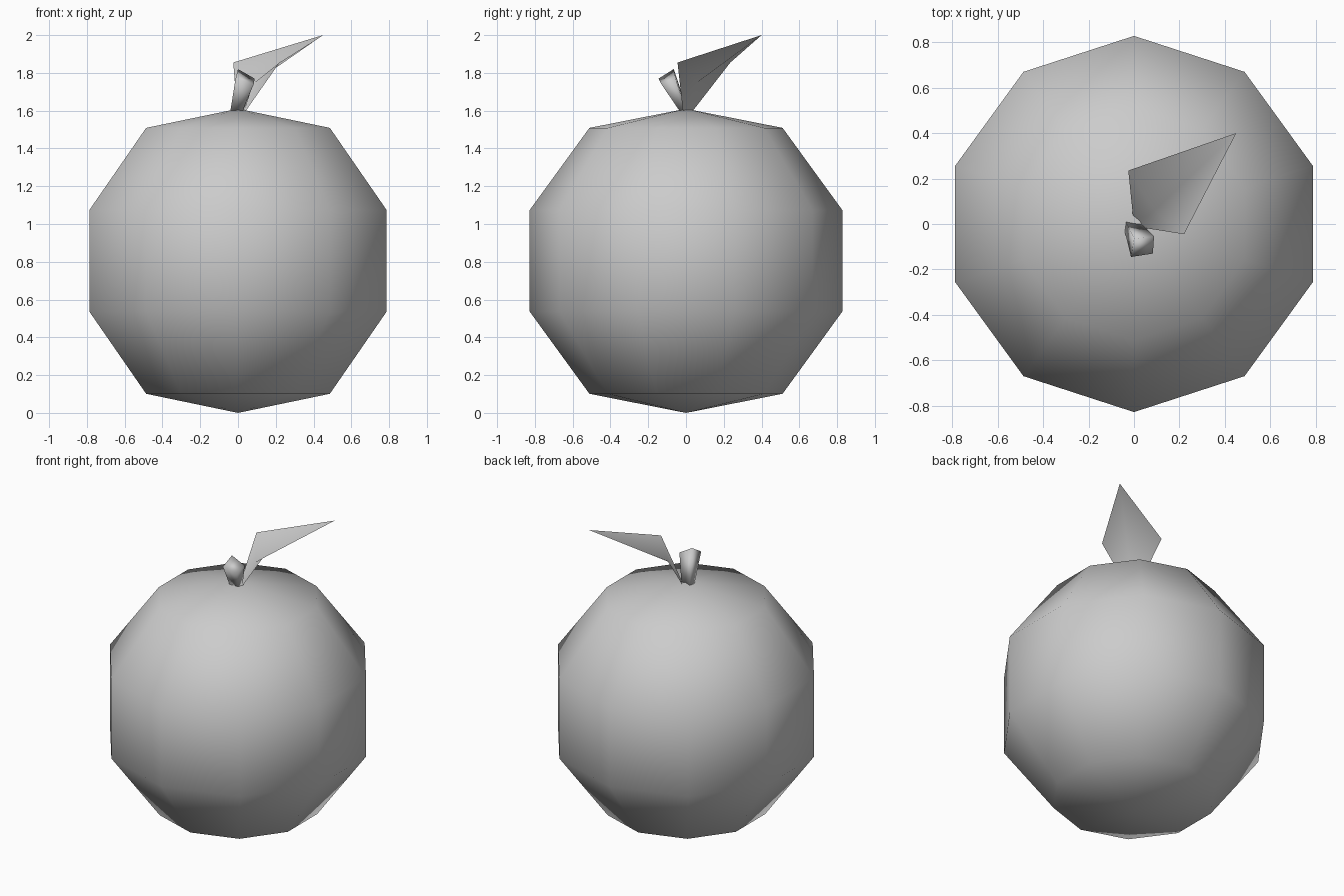
import bpy
import math

cube = bpy.data.objects.get("Cube")
if cube:
    bpy.data.objects.remove(cube, do_unlink=True)

grey = bpy.data.materials.new("plain_grey")
grey.use_nodes = True
grey.diffuse_color = (0.6, 0.6, 0.6, 1)
grey.node_tree.nodes["Principled BSDF"].inputs["Base Color"].default_value = (0.6, 0.6, 0.6, 1)


def add_part(name, verts, faces):
    mesh = bpy.data.meshes.new(name)
    mesh.from_pydata(verts, [], faces)
    mesh.materials.append(grey)
    mesh.shade_smooth()
    obj = bpy.data.objects.new(name, mesh)
    bpy.context.collection.objects.link(obj)
    return obj


# Fruit body: ten-sided, five-band sphere with dented poles
SIDES, BANDS, RADIUS, CENTRE, POLE = 10, 5, 0.87, 0.805, 0.805
verts = [(0, 0, CENTRE + POLE)]
for band in range(1, BANDS):
    lat = math.pi * band / BANDS
    for i in range(SIDES):
        a = math.pi / 2 + math.tau * i / SIDES
        r = RADIUS * math.sin(lat)
        verts.append((r * math.cos(a), r * math.sin(a), CENTRE + RADIUS * math.cos(lat)))
verts.append((0, 0, CENTRE - POLE))
last = len(verts) - 1
faces = []
for i in range(SIDES):
    j = (i + 1) % SIDES
    faces.append((0, 1 + i, 1 + j))
    for band in range(BANDS - 2):
        top, low = 1 + band * SIDES, 1 + (band + 1) * SIDES
        faces.append((top + i, low + i, low + j, top + j))
    ring = last - SIDES
    faces.append((ring + j, ring + i, last))
add_part("fruit_body", verts, faces)

# Stem: four-sided, leaning forward and flaring to a slanted cap
base = [(-0.04, -0.035, 1.6), (0.025, -0.035, 1.6), (0.035, 0, 1.6), (-0.035, 0.01, 1.6)]
cap = [(-0.013, -0.145, 1.77), (0.083, -0.13, 1.74), (0.088, -0.055, 1.77), (0, -0.065, 1.82)]
sides = [(i, (i + 1) % 4, (i + 1) % 4 + 4, i + 4) for i in range(4)]
add_part("stem", base + cap, sides + [(3, 2, 1, 0), (4, 5, 6, 7)])

# Leaf: thin bent kite, folded along its midrib
root, mid, tip = (0, -0.01, 1.54), (0.09, 0.06, 1.75), (0.45, 0.4, 2.0)
wing_a, wing_b = (-0.025, 0.235, 1.855), (0.22, -0.045, 1.855)
add_part("leaf", [root, mid, tip, wing_a, wing_b],
         [(0, 1, 3), (1, 2, 3), (0, 4, 1), (4, 2, 1)])
